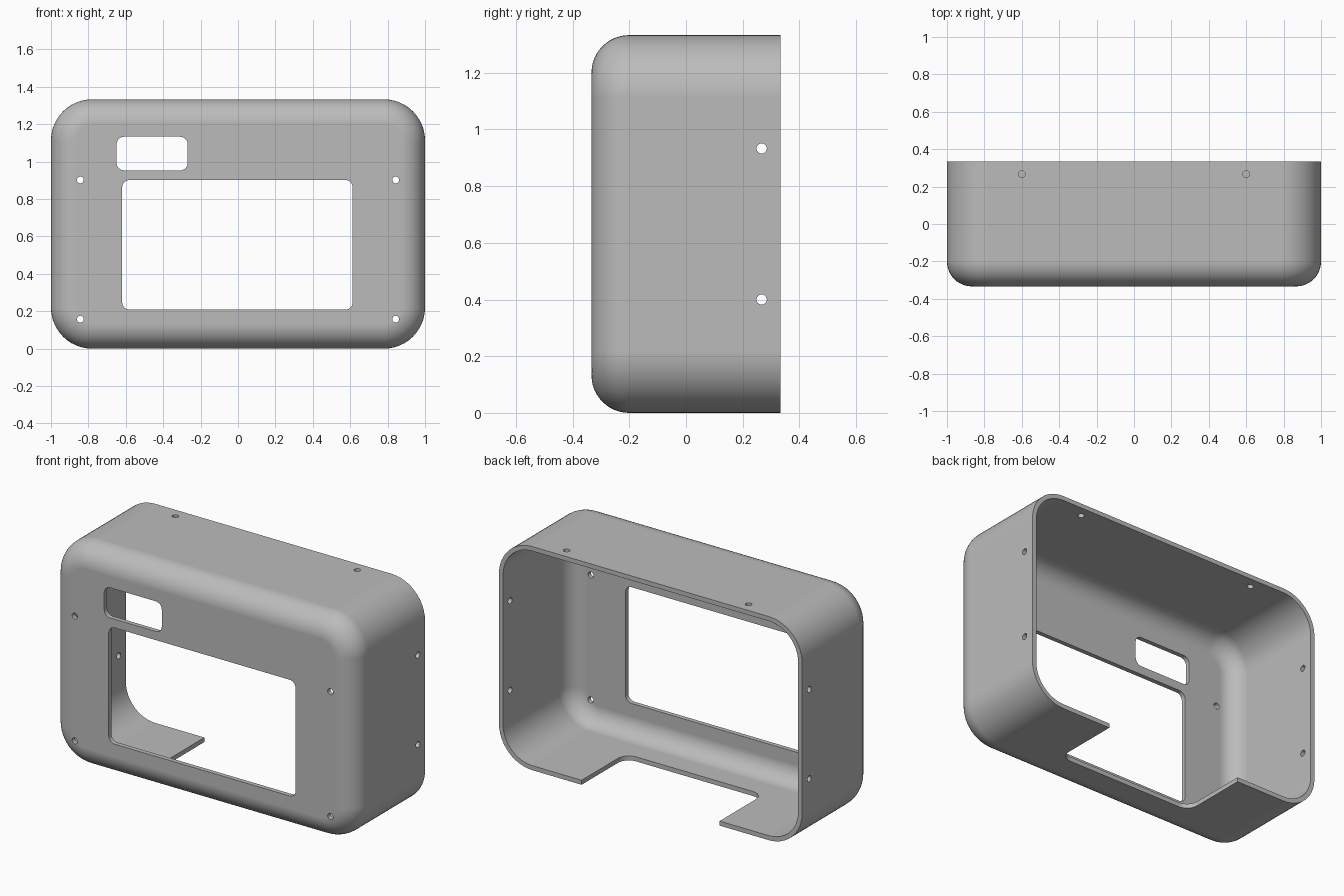
import bpy, bmesh, math
from mathutils import Matrix, Vector

if "Cube" in bpy.data.objects:
    bpy.data.objects.remove(bpy.data.objects["Cube"], do_unlink=True)

WIDTH, HEIGHT, DEPTH = 2.0, 1.333, 0.667
WALL, CORNER, FILLET = 0.027, 0.22, 0.133
FRONT, BACK, MID = -DEPTH / 2, DEPTH / 2, HEIGHT / 2


def rounded_rect(w, h, r, steps=12):
    """Counter-clockwise outline of a rounded rectangle about the origin."""
    points = []
    for quarter, (sx, sy) in enumerate([(1, 1), (-1, 1), (-1, -1), (1, -1)]):
        for i in range(steps + 1):
            a = (quarter + i / steps) * math.pi / 2
            points.append((sx * (w / 2 - r) + r * math.cos(a),
                           sy * (h / 2 - r) + r * math.sin(a)))
    return points


def ring(bm, inset, y):
    outline = rounded_rect(WIDTH - 2 * inset, HEIGHT - 2 * inset, CORNER - inset)
    return [bm.verts.new((x, y, z + MID)) for x, z in outline]


def bridge(bm, a, b):
    for i in range(len(a)):
        j = (i + 1) % len(a)
        bm.faces.new((a[i], a[j], b[j], b[i]))


def skin(bm, offset):
    """Rings from the open back, round the front fillet; closed by a flat front."""
    rings = [ring(bm, offset, BACK)]
    radius = FILLET - offset
    for i in range(13):
        a = i / 12 * math.pi / 2
        rings.append(ring(bm, offset + radius * (1 - math.cos(a)),
                          FRONT + FILLET - radius * math.sin(a)))
    for a, b in zip(rings, rings[1:]):
        bridge(bm, a, b)
    bm.faces.new(rings[-1])
    return rings[0]


def finish(bm, name):
    bmesh.ops.recalc_face_normals(bm, faces=bm.faces)
    mesh = bpy.data.meshes.new(name)
    bm.to_mesh(mesh)
    bm.free()
    obj = bpy.data.objects.new(name, mesh)
    bpy.context.collection.objects.link(obj)
    return obj


# Each cut plane maps outline (u, v) and depth to model axes
PLANES = {"front": lambda u, v, d: (u, d, v),
          "side": lambda u, v, d: (d, u, v),
          "top": lambda u, v, d: (u, v, d)}


def add_cut(bm, plane, center, size, r, start, end):
    place = PLANES[plane]
    outline = rounded_rect(*size, r, 6)
    loops = [[bm.verts.new(place(u + center[0], v + center[1], d)) for u, v in outline]
             for d in (start, end)]
    bridge(bm, *loops)
    for loop in loops:
        bm.faces.new(loop)


def add_hole(bm, plane, center, start, end):
    r = 0.018
    add_cut(bm, plane, center, (2 * r + 0.0002, 2 * r + 0.0002), r, start, end)


# Hollow case with an open back
bm = bmesh.new()
outer, inner = skin(bm, 0), skin(bm, WALL)
bridge(bm, outer, inner)
case = finish(bm, "case_shell")

# Front windows, rear notch in the floor and screw holes
bm = bmesh.new()
add_cut(bm, "front", (-0.003, 0.555), (1.233, 0.693), 0.04, -0.5, -0.25)
add_cut(bm, "front", (-0.459, 1.043), (0.38, 0.18), 0.04, -0.5, -0.25)
add_cut(bm, "top", (0, 0.26), (0.91, 0.68), 0.07, -0.1, 0.1)
for x in (-0.843, 0.843):
    for z in (0.158, 0.902):
        add_hole(bm, "front", (x, z), -0.5, -0.25)
for z in (0.4, 0.933):
    add_hole(bm, "side", (0.267, z), -1.2, 1.2)
for x in (-0.6, 0.6):
    add_hole(bm, "top", (x, 0.267), 1.2, 1.5)
cutter = finish(bm, "opening_cutter")
cutter.hide_render = True

cut = case.modifiers.new("openings", "BOOLEAN")
cut.operation, cut.solver, cut.object = "DIFFERENCE", "EXACT", cutter
bpy.ops.object.select_all(action="DESELECT")
bpy.context.view_layer.objects.active = case
case.select_set(True)
bpy.ops.object.modifier_apply(modifier=cut.name)
bpy.data.objects.remove(cutter, do_unlink=True)

# Plain grey finish, smooth fillets with flat panels
grey = bpy.data.materials.new("plain_grey")
grey.use_nodes = True
color = (0.5, 0.5, 0.5, 1)
grey.diffuse_color = color
grey.node_tree.nodes["Principled BSDF"].inputs["Base Color"].default_value = color
case.data.materials.clear()
case.data.materials.append(grey)
bpy.ops.object.shade_smooth_by_angle(angle=math.radians(30))
normals = case.modifiers.new("flat_panels", "WEIGHTED_NORMAL")
normals.keep_sharp = True
normals.weight = 100
